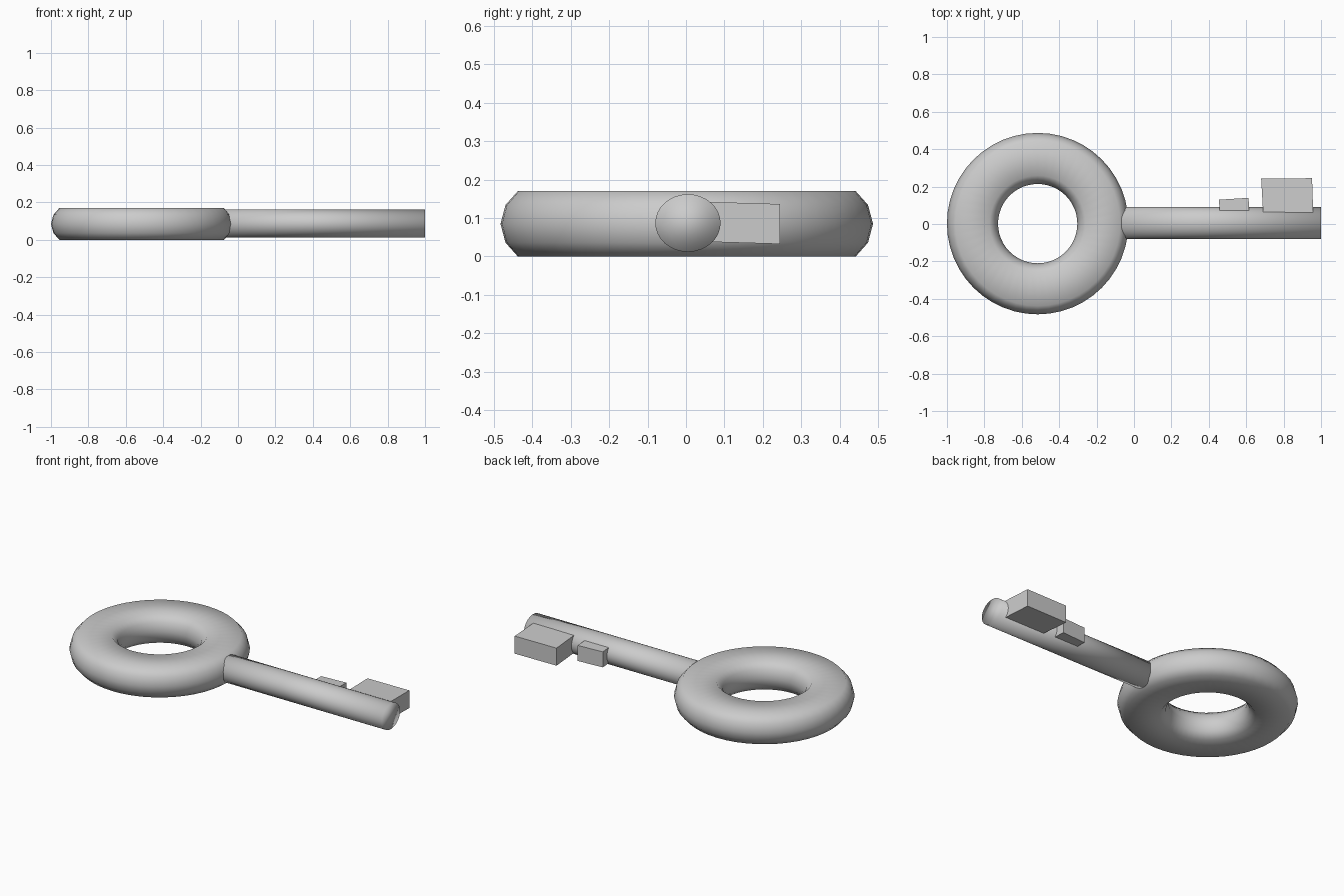
import bpy, bmesh
from math import cos, sin, tau
from mathutils import Vector

if "Cube" in bpy.data.objects:
    bpy.data.objects.remove(bpy.data.objects["Cube"])


def finish(name, bm, smooth):
    bmesh.ops.recalc_face_normals(bm, faces=bm.faces)
    mesh = bpy.data.meshes.new(name)
    bm.to_mesh(mesh)
    bm.free()
    for p in mesh.polygons:
        p.use_smooth = smooth
    obj = bpy.data.objects.new(name, mesh)
    bpy.context.collection.objects.link(obj)
    return obj


# Ring handle: flattened ten-sided section swept round a circle
def ring(name, centre, segments=48):
    half = [(0.44, 0.17), (0.472, 0.134), (0.485, 0.085), (0.472, 0.036), (0.44, 0.0)]
    mid = 0.3485
    section = half + [(2 * mid - r, z) for r, z in reversed(half)]
    bm = bmesh.new()
    loops = []
    for i in range(segments):
        a = tau * i / segments
        loops.append([bm.verts.new((centre[0] + r * cos(a), centre[1] + r * sin(a), z))
                      for r, z in section])
    n = len(section)
    for i in range(segments):
        a, b = loops[i], loops[(i + 1) % segments]
        for j in range(n):
            k = (j + 1) % n
            bm.faces.new((a[j], b[j], b[k], a[k]))
    return finish(name, bm, True)


# Round shaft along x, slightly oval
def shaft(name, x0, x1, y, z, ry, rz, sides=32):
    bm = bmesh.new()
    ends = [[bm.verts.new((x, y + ry * cos(tau * i / sides), z + rz * sin(tau * i / sides)))
             for i in range(sides)] for x in (x0, x1)]
    for i in range(sides):
        k = (i + 1) % sides
        bm.faces.new((ends[0][i], ends[0][k], ends[1][k], ends[1][i]))
    for end in ends:
        bm.faces.new(end)
    return finish(name, bm, True)


# Key tooth: plan outline extruded upward, dipping slightly toward its tip
def tooth(name, outline, z, height, slope):
    bm = bmesh.new()
    y0 = min(p[1] for p in outline)
    base = bm.faces.new([bm.verts.new((x, y, z - slope * (y - y0))) for x, y in outline])
    top = bmesh.ops.extrude_face_region(bm, geom=[base])["geom"]
    bmesh.ops.translate(bm, vec=Vector((0, 0, height)),
                        verts=[v for v in top if isinstance(v, bmesh.types.BMVert)])
    return finish(name, bm, False)


ring("ring_handle", (-0.515, 0.002))
shaft("shaft", -0.16, 1.0, 0.005, 0.087, 0.085, 0.075)
tooth("large_tooth", [(0.69, 0.065), (0.958, 0.06), (0.952, 0.245), (0.68, 0.242)],
      0.038, 0.104, 0.03)
tooth("small_tooth", [(0.457, 0.068), (0.615, 0.064), (0.613, 0.14), (0.455, 0.13)],
      0.042, 0.092, 0.03)
